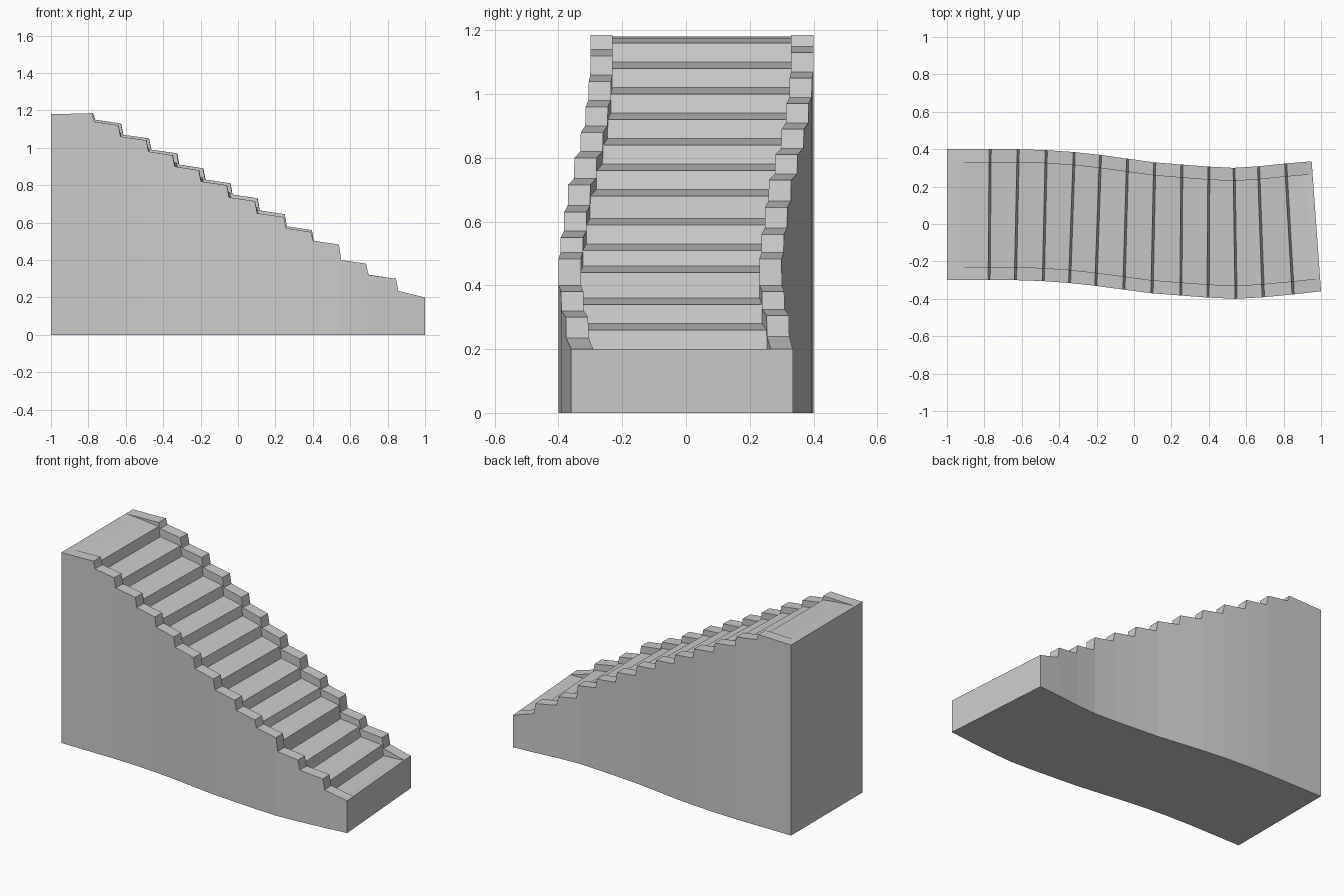
import bpy, bmesh
from mathutils import Vector

if "Cube" in bpy.data.objects:
    bpy.data.objects.remove(bpy.data.objects["Cube"])

# One row per step edge: front x, y | back x, y | height of front curb, back curb, tread
NOSINGS = [
    (-.78, -.30, -.775, .40, 1.185, 1.185, 1.16),
    (-.64, -.30, -.625, .40, 1.12, 1.13, 1.08),
    (-.49, -.305, -.475, .395, 1.04, 1.05, 1.00),
    (-.35, -.315, -.325, .385, .96, .97, .92),
    (-.21, -.33, -.185, .37, .88, .89, .84),
    (-.06, -.35, -.04, .35, .80, .81, .76),
    (.09, -.37, .105, .33, .715, .73, .68),
    (.245, -.382, .25, .318, .63, .645, .59),
    (.39, -.393, .395, .307, .55, .56, .51),
    (.54, -.40, .53, .30, .483, .483, .44),
    (.685, -.392, .66, .308, .38, .38, .34),
    (.845, -.377, .805, .323, .30, .305, .26),
]
START = (-1, -.30, -1, .40, 1.18, 1.18, 1.18)
END = (1, -.36, .95, .335, .20, .20, .20)
CURB = 0.1        # curb width as a share of the stair width
SLOPE = 0.02      # fall along each tread


def blend(a, b, t):
    return [p + (q - p) * t for p, q in zip(a, b)]


# Stations along the stair: landing, then nosing and riser foot of every step
stations = [START, (-.93, -.30, -.93, .40, 1.181, 1.181, 1.176)]
for i, row in enumerate(NOSINGS):
    last = i == len(NOSINGS) - 1
    nxt = END if last else NOSINGS[i + 1]
    plan = blend(row, nxt, 0.08)[:4]
    if last:
        heights = [.235, .24, .197]
    else:
        heights = [z + SLOPE for z in nxt[4:]]
    stations += [row, plan + heights]
near_end = blend(NOSINGS[-1], END, .75)
stations += [near_end[:4] + [.209, .210, .196], END]


def section(bm, s):
    """Cross-section: front wall, front curb, tread, back curb, back wall."""
    front, back = Vector(s[:2]), Vector(s[2:4])
    zf, zb, zi = s[4:]
    points = [(0, 0), (0, zf), (CURB, zf), (CURB, zi),
              (1 - CURB, zi), (1 - CURB, zb), (1, zb), (1, 0)]
    return [bm.verts.new((*front.lerp(back, t), z)) for t, z in points]


# Staircase: sections joined by quads, capped at both ends
bm = bmesh.new()
rings = [section(bm, s) for s in stations]
for a, b in zip(rings, rings[1:]):
    for k in range(8):
        m = (k + 1) % 8
        bm.faces.new((a[k], a[m], b[m], b[k]))
bm.faces.new(rings[0])
bm.faces.new(rings[-1][::-1])
bmesh.ops.remove_doubles(bm, verts=bm.verts, dist=0.0005)
bmesh.ops.recalc_face_normals(bm, faces=bm.faces)

mesh = bpy.data.meshes.new("curved_staircase")
bm.to_mesh(mesh)
bm.free()
stairs = bpy.data.objects.new("curved_staircase", mesh)
bpy.context.collection.objects.link(stairs)
